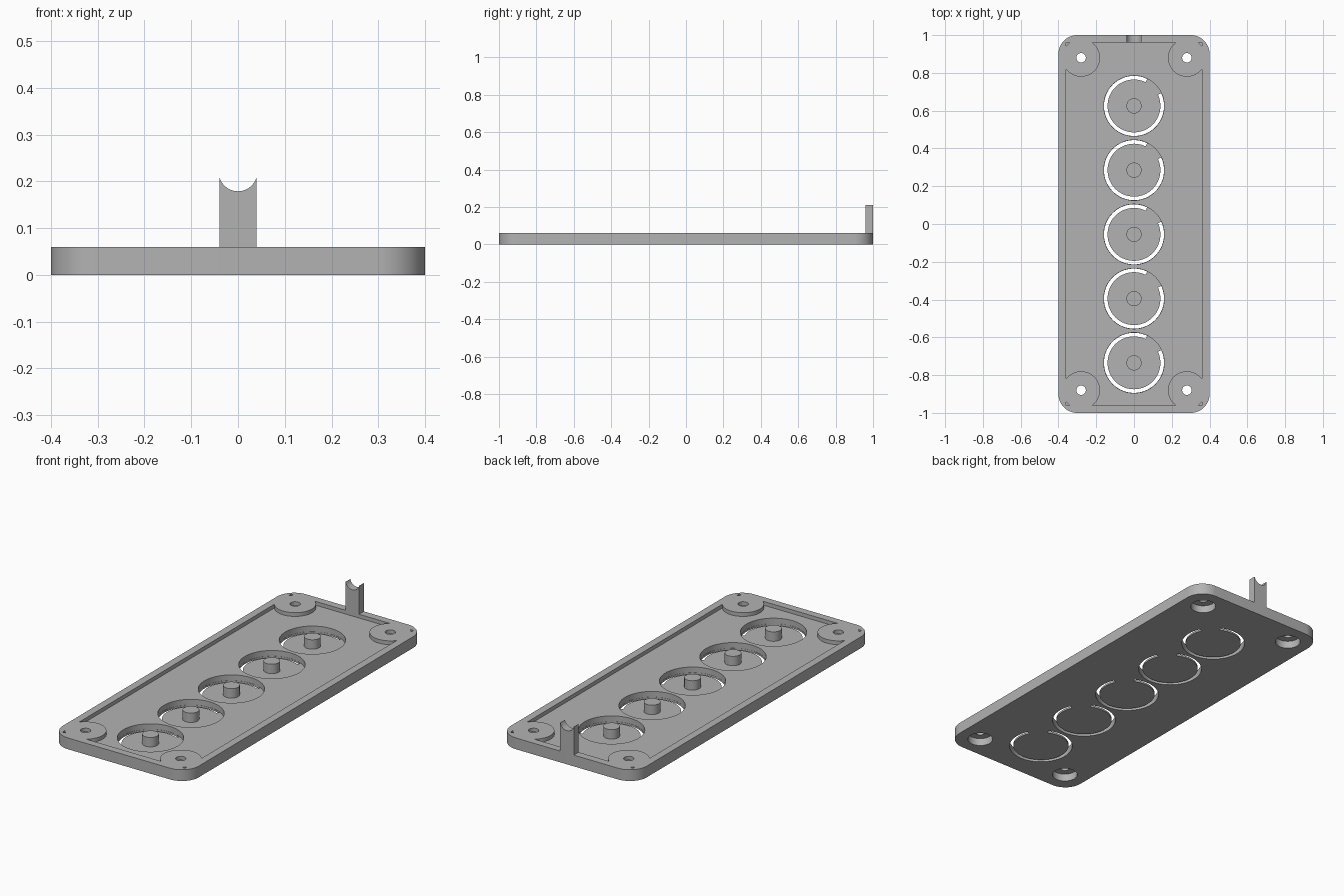
import bpy
import bmesh
from math import cos, sin, pi, radians

if "Cube" in bpy.data.objects:
    bpy.data.objects.remove(bpy.data.objects["Cube"])

grey = bpy.data.materials.new("plain grey")
grey.use_nodes = True
grey.diffuse_color = (0.45, 0.45, 0.45, 1)
grey.node_tree.nodes["Principled BSDF"].inputs["Base Color"].default_value = (0.45, 0.45, 0.45, 1)


def arc(cx, cy, r, start, end, steps):
    """Points along an arc, angles in degrees."""
    angles = [radians(start + (end - start) * i / steps) for i in range(steps + 1)]
    return [(cx + r * cos(a), cy + r * sin(a)) for a in angles]


def circle(cx, cy, r, steps=64):
    return arc(cx, cy, r, 0, 360, steps)[:-1]


def prisms(name, outlines, low, high, upright=False):
    """Extrude each outline from low to high, along z or (upright) along y."""
    bm = bmesh.new()
    for outline in outlines:
        rings = []
        for h in (low, high):
            rings.append([bm.verts.new((u, h, v) if upright else (u, v, h)) for u, v in outline])
        bottom, top = rings
        n = len(outline)
        bm.faces.new(bottom[::-1])
        bm.faces.new(top)
        for i in range(n):
            j = (i + 1) % n
            bm.faces.new((bottom[i], bottom[j], top[j], top[i]))
    bmesh.ops.recalc_face_normals(bm, faces=bm.faces)
    mesh = bpy.data.meshes.new(name)
    bm.to_mesh(mesh)
    bm.free()
    mesh.materials.append(grey)
    obj = bpy.data.objects.new(name, mesh)
    bpy.context.collection.objects.link(obj)
    return obj


def activate(obj):
    bpy.ops.object.select_all(action='DESELECT')
    obj.select_set(True)
    bpy.context.view_layer.objects.active = obj


def cut(target, cutter):
    """Subtract the cutter, then discard it."""
    mod = target.modifiers.new("cut", 'BOOLEAN')
    mod.operation = 'DIFFERENCE'
    mod.solver = 'EXACT'
    mod.object = cutter
    activate(target)
    bpy.ops.object.modifier_apply(modifier=mod.name)
    bpy.data.objects.remove(cutter)


def smooth(obj):
    activate(obj)
    bpy.ops.object.shade_smooth_by_angle(angle=radians(30))


corners = [(sx * 0.28, sy * 0.88) for sx in (-1, 1) for sy in (-1, 1)]
buttons = [0.625 - 0.34 * i for i in range(5)]

# Rounded plate
outline = []
for k, (sx, sy) in enumerate([(1, 1), (-1, 1), (-1, -1), (1, -1)]):
    outline += arc(sx * 0.3, sy * 0.9, 0.1, 90 * k, 90 * k + 90, 16)
plate = prisms("base_plate", [outline], 0, 0.06)

# Shallow tray that leaves a rim and four round corner bosses
tray = prisms("tray_cutter", [[(-0.36, -0.96), (0.36, -0.96), (0.36, 0.96), (-0.36, 0.96)]], 0.04, 0.1)
cut(tray, prisms("boss_cutter", [circle(x, y, 0.1) for x, y in corners], 0, 0.2))
cut(plate, tray)

# Screw holes, counterbored from below
cut(plate, prisms("bore_cutter", [circle(x, y, 0.063, 48) for x, y in corners], -0.05, 0.04))
cut(plate, prisms("hole_cutter", [circle(x, y, 0.025, 32) for x, y in corners], -0.1, 0.2))

# Button pockets with a thin floor
cut(plate, prisms("pocket_cutter", [circle(0, y, 0.16) for y in buttons], 0.01, 0.2))

# Open ring slots that leave each button hanging on a hinge
slots = [arc(0, y, 0.159, 64, 385, 64) + arc(0, y, 0.14, 385, 64, 64) for y in buttons]
cut(plate, prisms("slot_cutter", slots, -0.05, 0.03))
smooth(plate)

# Button pins
smooth(prisms("button_pins", [circle(0, y, 0.04, 40) for y in buttons], 0.01, 0.06))

# Upright rest with a rounded notch on the back rim
notch = arc(0, 0.22, 0.041, 347, 193, 24)
smooth(prisms("notched_rest", [[(-0.04, 0.06), (0.04, 0.06), (0.04, 0.211)] + notch + [(-0.04, 0.211)]],
              0.96, 1.0, upright=True))
